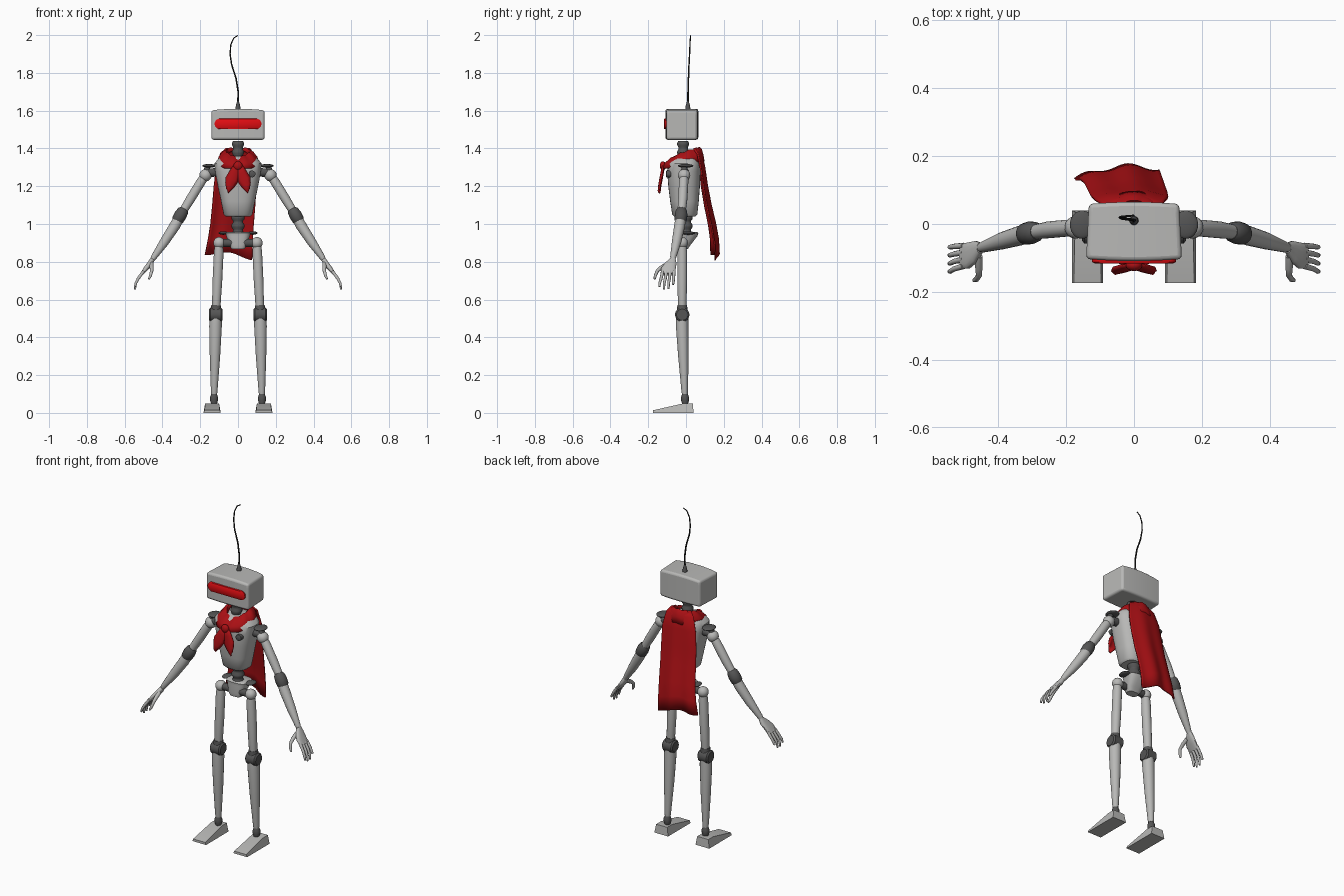
import bpy, bmesh, math
from mathutils import Vector as V

if "Cube" in bpy.data.objects:
    bpy.data.objects.remove(bpy.data.objects["Cube"])


def material(name, c):
    m = bpy.data.materials.new(name)
    m.diffuse_color = (*c, 1)
    m.use_nodes = True
    m.node_tree.nodes["Principled BSDF"].inputs["Base Color"].default_value = m.diffuse_color
    return m


LIGHT = material("light grey", (0.48, 0.48, 0.47))
DARK = material("dark grey", (0.09, 0.09, 0.09))
RED = material("cloth red", (0.40, 0.005, 0.007))
VISOR = material("visor red", (0.75, 0.004, 0.006))
BLACK = material("black", (0.015, 0.015, 0.015))
X, Y, Z = V((1, 0, 0)), V((0, 1, 0)), V((0, 0, 1))


def add(name, verts, faces, mat, thick=0):
    me = bpy.data.meshes.new(name)
    me.from_pydata([tuple(v) for v in verts], [], faces)
    bm = bmesh.new()
    bm.from_mesh(me)
    bmesh.ops.recalc_face_normals(bm, faces=bm.faces)
    bm.to_mesh(me)
    bm.free()
    me.materials.append(mat)
    ob = bpy.data.objects.new(name, me)
    bpy.context.collection.objects.link(ob)
    if thick:
        mod = ob.modifiers.new("thickness", 'SOLIDIFY')
        mod.thickness, mod.offset = thick, 0
    return ob


def loft(name, rings, mat, closed=True, caps=True, thick=0):
    n = len(rings[0])
    faces = [(i * n + j, i * n + (j + 1) % n, (i + 1) * n + (j + 1) % n, (i + 1) * n + j)
             for i in range(len(rings) - 1) for j in range(n if closed else n - 1)]
    if closed and caps:
        faces += [tuple(range(n)), tuple(range((len(rings) - 1) * n, len(rings) * n))]
    return add(name, [v for r in rings for v in r], faces, mat, thick)


def ring(c, a, b, n=20, e=2):
    """Superellipse with half axes a and b; a higher e is squarer."""
    f = lambda t: math.copysign(abs(t) ** (2 / e), t)
    return [V(c) + a * f(math.cos(math.tau * (k + .5) / n)) + b * f(math.sin(math.tau * (k + .5) / n))
            for k in range(n)]


def limb(name, pts, mat, n=16):
    """Round tube through (x, y, z, radius) points."""
    rings = []
    for i, p in enumerate(pts):
        d = (V(pts[min(i + 1, len(pts) - 1)][:3]) - V(pts[max(i - 1, 0)][:3])).normalized()
        a = d.cross(Y if abs(d.y) < .9 else X).normalized()
        rings.append(ring(p[:3], a * p[3], d.cross(a) * p[3], n))
    return loft(name, rings, mat)


def ball(name, c, r, mat, scale=(1, 1, 1)):
    rings = []
    for i in range(11):
        t = math.pi * (i + .15 * (i == 0) - .15 * (i == 10)) / 10
        q = r * math.sin(t)
        rings.append(ring((c[0], c[1], c[2] - r * scale[2] * math.cos(t)),
                          X * q * scale[0], Y * q * scale[1]))
    return loft(name, rings, mat)


# head: slightly domed rounded box
bm = bmesh.new()
bmesh.ops.create_cube(bm, size=2)
bmesh.ops.subdivide_edges(bm, edges=bm.edges, cuts=5, use_grid_fill=True)
for v in bm.verts:
    x, y, z = v.co
    v.co = (x * (.137 - .004 * y), -.022 + y * (.081 + .006 * (1 - x * x)),
            1.524 + z * (.078 + (.008 * (1 - x * x) if z > 0 else 0)))
me = bpy.data.meshes.new("head")
bm.to_mesh(me)
bm.free()
me.materials.append(LIGHT)
head = bpy.data.objects.new("head", me)
bpy.context.collection.objects.link(head)
bev = head.modifiers.new("bevel", 'BEVEL')
bev.width, bev.segments, bev.limit_method, bev.angle_limit = .012, 3, 'ANGLE', 1

# visor: stadium plate
outline = []
for k in range(24):
    t = math.tau * (k + .5) / 24
    outline.append((math.copysign(.096, math.cos(t)) + .028 * math.cos(t), 1.53 + .028 * math.sin(t)))
loft("visor", [[V((x * s, y, 1.53 + (z - 1.53) * s)) for x, z in outline]
               for y, s in ((-.1, 1), (-.112, 1), (-.116, .93))], VISOR)

# antenna
limb("antenna_base", [(0, .01, 1.60, .014), (0, .01, 1.625, .012), (0, .01, 1.65, .005)], DARK)
wire = [(0, .01, 1.64), (.001, .011, 1.70), (-.01, .013, 1.77), (-.034, .016, 1.845),
        (-.042, .019, 1.90), (-.038, .021, 1.95), (-.022, .023, 1.985), (0, .025, 1.998)]
limb("antenna", [(*p, .005 - .0003 * i) for i, p in enumerate(wire)], BLACK, 8)

# neck and spine: ribbed columns
limb("neck", [(0, -.015, 1.33 + .011 * i, .032 if i % 4 < 2 else .026) for i in range(11)], DARK)
limb("spine", [(0, 0, .94 + .011 * i, .036 if i % 4 < 2 else .028) for i in range(11)], DARK)

# torso: (z, half width, front, back)
loft("torso", [ring((0, (f + b) / 2, z), X * w, Y * (b - f) / 2, 32, 2.7) for z, w, f, b in (
    (1.04, .066, -.062, .05), (1.05, .076, -.073, .06), (1.12, .09, -.084, .068),
    (1.2, .107, -.094, .074), (1.28, .122, -.1, .078), (1.32, .125, -.097, .077),
    (1.345, .105, -.08, .068), (1.36, .07, -.055, .05))], LIGHT)
limb("chest_button", [(.075, -.08, 1.265, .018), (.075, -.104, 1.265, .018),
                      (.075, -.107, 1.265, .012)], DARK)

# pelvis
loft("pelvis", [ring((0, y, z), X * w, Y * d, 24, 3) for z, w, y, d in (
    (.868, .035, -.015, .025), (.89, .048, -.01, .035), (.935, .062, .01, .05),
    (.952, .068, .012, .054), (.957, .06, .012, .048))], LIGHT)
limb("hip_axle", [(-.1, -.02, .9, .021), (.1, -.02, .9, .021)], DARK)

for s, side in ((-1, "right"), (1, "left")):
    def part(name, pts, mat, n=16):
        limb(f"{side}_{name}", [(s * p[0], *p[1:]) for p in pts], mat, n)

    # leg
    ball(side + "_hip_wing", (s * .078, .012, .952), .026, DARK, (1, 1.4, .35))
    ball(side + "_hip", (s * .1, -.02, .9), .031, LIGHT)
    part("thigh", [(.101, -.02, .89, .022), (.102, -.02, .85, .026), (.109, -.02, .7, .026),
                   (.115, -.02, .57, .023), (.116, -.02, .55, .02)], LIGHT)
    part("knee", [(.083, -.02, .52, .03), (.09, -.02, .52, .038),
                  (.146, -.02, .52, .038), (.153, -.02, .52, .03)], DARK, 20)
    part("knee_sleeve", [(.116, -.02, .57, .026), (.117, -.02, .53, .031)], DARK)
    part("shin", [(.118, -.02, .50, .033), (.119, -.02, .46, .034), (.122, -.014, .3, .028),
                  (.126, -.007, .12, .018), (.126, -.006, .1, .016)], LIGHT)
    part("ankle", [(.126, -.006, .105, .013), (.127, -.005, .085, .021),
                   (.127, -.005, .065, .021), (.127, -.005, .045, .015)], DARK)
    # foot: side profile widened across x
    prof = [(-.174, .002), (-.174, .016), (-.01, .053), (.036, .053), (.04, .002)]
    shapes = []
    for edge in (-1, 1):
        shapes.append([V((s * .137 + edge * (.042 - .1 * z + (.004 if z < .01 else 0)), y, z - .002))
                       for y, z in prof])
    loft(side + "_foot", shapes, LIGHT)

    # arm
    ball(side + "_shoulder_cap", (s * .153, -.002, 1.308), .038, DARK, (.95, 1.1, .26))
    part("shoulder_axle", [(.1, -.008, 1.275, .024), (.165, -.008, 1.27, .022)], DARK)
    part("shoulder_post", [(.16, -.006, 1.31, .015), (.168, -.01, 1.27, .018)], DARK)
    ball(side + "_shoulder", (s * .172, -.01, 1.258), .033, LIGHT)
    part("upper_arm", [(.178, -.01, 1.25, .022), (.195, -.012, 1.225, .025),
                       (.25, -.017, 1.135, .025), (.29, -.023, 1.07, .022)], LIGHT)
    part("elbow", [(.286, -.023, 1.08, .022), (.291, -.024, 1.07, .03), (.305, -.026, 1.046, .034),
                   (.32, -.029, 1.02, .032), (.325, -.03, 1.01, .024)], DARK)
    part("forearm", [(.318, -.029, 1.02, .028), (.335, -.034, .99, .029), (.39, -.05, .905, .025),
                     (.445, -.068, .825, .016), (.455, -.07, .808, .012)], LIGHT)
    # hand
    nrm = V((s * .8, 0, .55))
    loft(side + "_palm", [ring((s * x, y, z), Y * w, nrm * t, 16, 2.6) for x, y, z, w, t in (
        (.452, -.07, .815, .015, .013), (.466, -.082, .79, .032, .015),
        (.487, -.093, .765, .039, .013), (.508, -.095, .737, .037, .009))], LIGHT)
    part("thumb", [(.458, -.095, .79, .012), (.457, -.13, .77, .011), (.457, -.152, .752, .009),
                   (.464, -.163, .725, .008), (.472, -.166, .708, .005)], LIGHT, 10)
    for i, drop in enumerate((.668, .654, .656, .68)):
        y = -.124 + .02 * i
        ty = -.14 + .024 * i
        part(f"finger_{i + 1}", [(.502, y, .748, .009), (.529, (y + ty) / 2, .71, .008),
                                 (.542, ty, .685, .007), (.545, ty, drop, .005)], LIGHT, 10)

# scarf collar: loft around the neck, lower in front
collar = []
for rx, ry, cy, zf, zb in ((.055, .055, .0, 1.335, 1.385), (.064, .066, .004, 1.348, 1.402),
                           (.08, .082, -.002, 1.338, 1.392), (.1, .1, -.012, 1.315, 1.365),
                           (.11, .108, -.014, 1.285, 1.33)):
    collar.append([V((rx * math.cos(t), cy + ry * math.sin(t),
                      zf + (zb - zf) * (.5 + .5 * math.sin(t)) ** .6 + .003 * math.sin(9 * t)))
                   for t in [math.tau * k / 48 for k in range(48)]])
loft("scarf_collar", collar, RED, caps=False, thick=.008)
ball("scarf_knot", (0, -.122, 1.308), .024, RED, (1, .7, 1))
# scarf tails: (centre x, y, z, half width)
for s, name in ((-1, "scarf_tail_right"), (1, "scarf_tail_left")):
    loft(name, [[V((s * x + u * w, y - .008 * (1 - u * u), z + .012 * u * s))
                 for u in (-1, -.5, 0, .5, 1)]
                for x, y, z, w in ((.004, -.116, 1.308, .012), (.018, -.123, 1.27, .024),
                                   (.032, -.13, 1.235, .032), (.044, -.135, 1.205, .022),
                                   (.056, -.138, 1.175, .004))], RED, closed=False, thick=.008)

# cape: rows of (z, y, left, right) with soft folds growing downwards
cape = []
for i, (z, y, l, r) in enumerate(((1.4, .062, -.062, .062), (1.375, .078, -.092, .085),
                                  (1.3, .09, -.115, .1), (1.2, .1, -.127, .097),
                                  (1.1, .115, -.135, .09), (1.0, .134, -.145, .082),
                                  (.92, .144, -.158, .077), (.84, .144, -.174, .075))):
    row = []
    for k in range(25):
        u = k / 12 - 1
        g = i / 7
        fold = g * (.022 * (1 - u * u) + .014 * u + .007 * math.sin(6 * u)) - (1 - g) * .022 * u * u
        row.append(V((l + (r - l) * (u + 1) / 2, y + fold,
                      z + g * (-.014 * u + .014 * math.cos(3 * u) - .004))))
    cape.append(row)
loft("cape", cape, RED, closed=False, thick=.008)

# smooth shading with sharp edges kept
for ob in bpy.context.scene.objects:
    ob.select_set(True)
bpy.context.view_layer.objects.active = head
bpy.ops.object.shade_smooth_by_angle(angle=math.radians(40))
